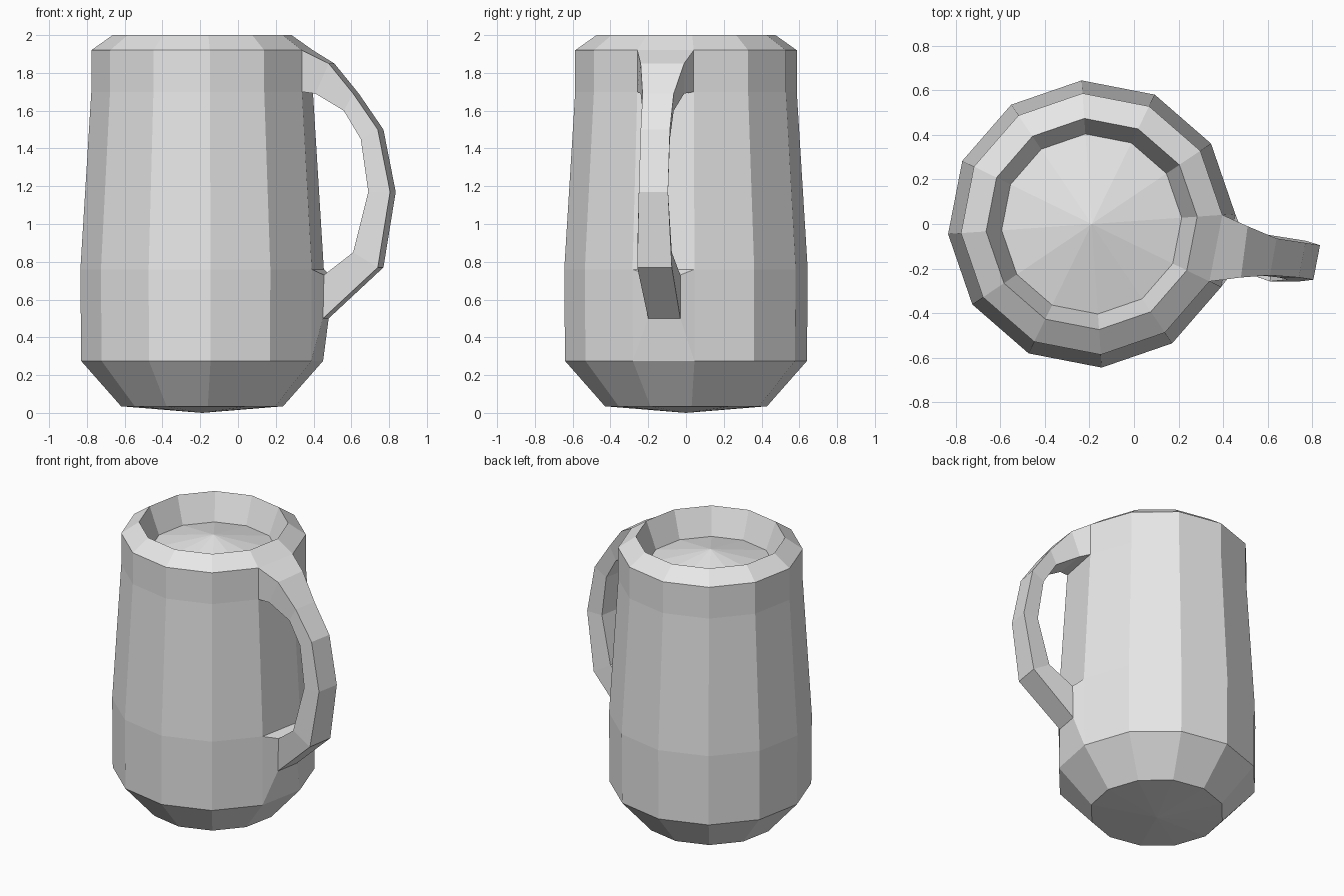
import bpy
import bmesh
from math import sin, cos, radians

cube = bpy.data.objects.get("Cube")
if cube:
    bpy.data.objects.remove(cube, do_unlink=True)

SIDES = 12
CENTRE_X = -0.19
TURN = 4  # degrees by which the body's corners are turned

grey = bpy.data.materials.new("light_grey")
grey.use_nodes = True
colour = (0.8, 0.8, 0.8, 1)
grey.diffuse_color = colour
grey.node_tree.nodes["Principled BSDF"].inputs["Base Color"].default_value = colour


def corner(radius, z, k):
    a = radians(TURN + k * 360 / SIDES)
    return (CENTRE_X + radius * cos(a), radius * sin(a), z)


def finish(bm, name):
    mesh = bpy.data.meshes.new(name)
    bm.to_mesh(mesh)
    bm.free()
    mesh.materials.append(grey)
    obj = bpy.data.objects.new(name, mesh)
    bpy.context.collection.objects.link(obj)
    return obj


# Body profile as (radius, height), from the underside up and over the rim
foot, belly, waist, neck, lip, rim, liquid = profile = [
    (0.43, 0.035), (0.642, 0.275), (0.646, 0.76), (0.588, 1.70),
    (0.588, 1.92), (0.475, 2.0), (0.405, 1.815)]
open_bands = (belly, neck)  # the handle grows out of these bands

# Mug body: twelve flat sides, with a shallow cone closing each end
bm = bmesh.new()
rings = [[bm.verts.new(corner(r, z, k)) for k in range(SIDES)] for r, z in profile]
underside = bm.verts.new((CENTRE_X, 0, 0))
surface = bm.verts.new((CENTRE_X, 0, 1.915))
for k in range(SIDES):
    n = (k + 1) % SIDES
    for i in range(len(rings) - 1):
        if k == SIDES - 1 and profile[i] in open_bands:
            continue
        low, high = rings[i], rings[i + 1]
        bm.faces.new((low[k], low[n], high[n], high[k]))
    bm.faces.new((underside, rings[0][n], rings[0][k]))
    bm.faces.new((surface, rings[-1][k], rings[-1][n]))
finish(bm, "mug_body")


# Handle: four-cornered sections swept from the neck down to the belly
def root(outer, inner):
    front, back = SIDES - 1, 0
    return [corner(*outer, front), corner(*outer, back),
            corner(*inner, back), corner(*inner, front)]


def section(outer, inner, y_front, y_back, skew=0.03):
    (xo, zo), (xi, zi) = outer, inner
    return [(xo - skew, y_front, zo), (xo, y_back, zo),
            (xi + skew, y_back, zi), (xi, y_front, zi)]


sections = [
    root(lip, neck),
    section((0.51, 1.85), (0.41, 1.69), -0.24, -0.01),
    section((0.64, 1.69), (0.56, 1.60), -0.23, -0.065),
    section((0.77, 1.50), (0.65, 1.45), -0.24, -0.085),
    section((0.835, 1.17), (0.69, 1.17), -0.25, -0.095),
    section((0.77, 0.77), (0.61, 0.85), -0.258, -0.075),
    section((0.48, 0.50), (0.455, 0.73), -0.20, -0.03),
    root(belly, waist),
]
bm = bmesh.new()
loops = [[bm.verts.new(p) for p in s] for s in sections]
for a, b in zip(loops, loops[1:]):
    for j in range(4):
        n = (j + 1) % 4
        bm.faces.new((a[j], b[j], b[n], a[n]))
finish(bm, "handle")
